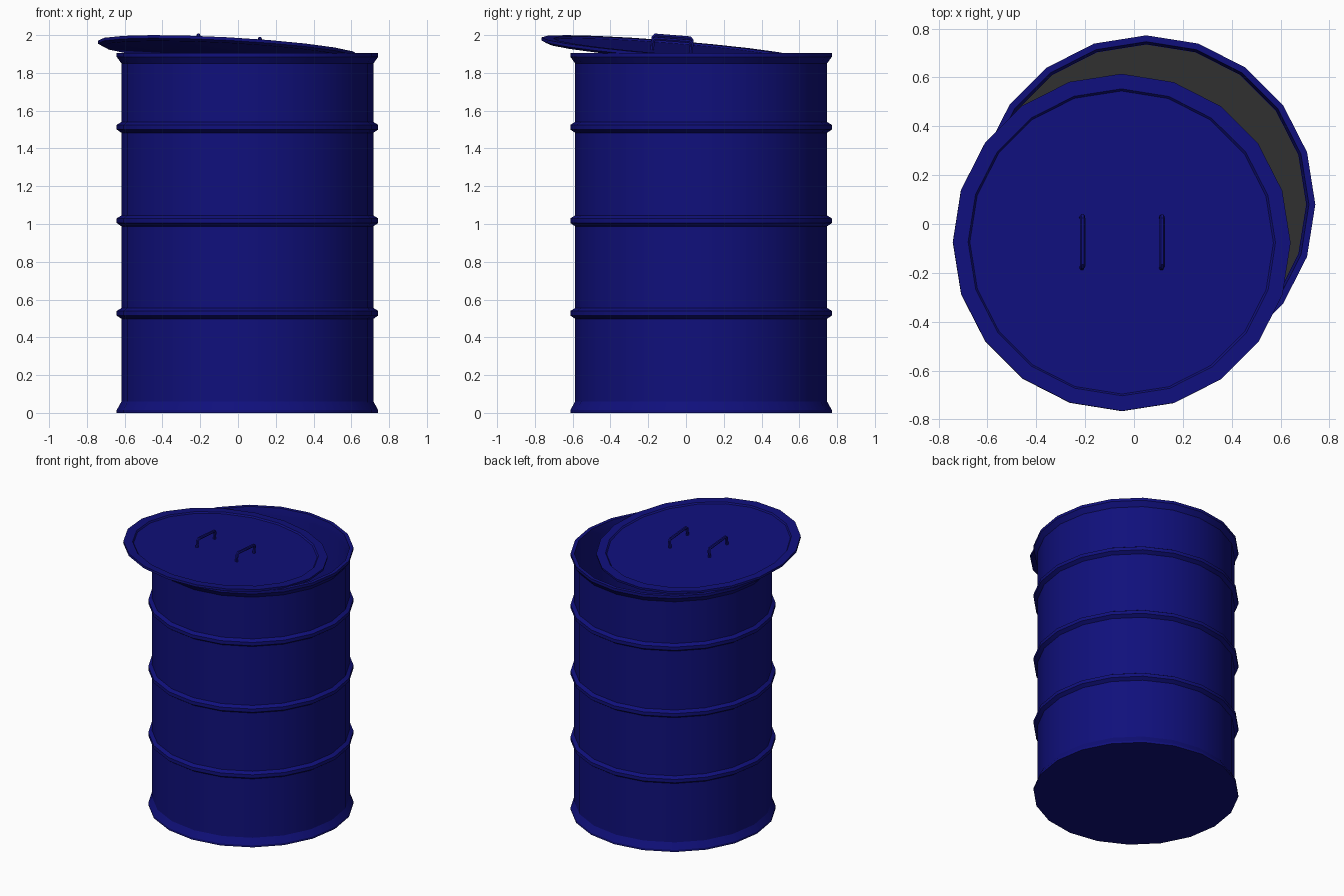
import bpy, bmesh, math
from mathutils import Vector, Matrix

if "Cube" in bpy.data.objects:
    bpy.data.objects.remove(bpy.data.objects["Cube"])

SIDES = 20
R, RB = 0.692, 0.667          # rim / rib radius, wall radius


def material(name, rgb):
    m = bpy.data.materials.new(name)
    m.diffuse_color = (*rgb, 1)
    m.use_nodes = True
    m.node_tree.nodes["Principled BSDF"].inputs["Base Color"].default_value = m.diffuse_color
    return m


blue = material("blue_paint", (0.005, 0.005, 0.2))
grey = material("dark_grey", (0.03, 0.03, 0.03))


def finish(ob, mat):
    ob.data.materials.append(mat)
    bpy.ops.object.select_all(action='DESELECT')
    ob.select_set(True)
    bpy.context.view_layer.objects.active = ob
    bpy.ops.object.shade_smooth_by_angle(angle=math.radians(25))


def lathe(name, profile, mat, matrix):
    """Revolve (radius, z) points around z; radius 0 ends are closed."""
    bm = bmesh.new()
    vs = [bm.verts.new((r, 0, z)) for r, z in profile]
    es = [bm.edges.new(p) for p in zip(vs, vs[1:])]
    bmesh.ops.spin(bm, geom=vs + es, cent=(0, 0, 0), axis=(0, 0, 1),
                   angle=math.tau, steps=SIDES)
    bmesh.ops.remove_doubles(bm, verts=bm.verts, dist=1e-4)
    bmesh.ops.recalc_face_normals(bm, faces=bm.faces)
    me = bpy.data.meshes.new(name)
    bm.to_mesh(me)
    bm.free()
    ob = bpy.data.objects.new(name, me)
    bpy.context.collection.objects.link(ob)
    ob.matrix_world = matrix
    finish(ob, mat)
    return ob


# Drum: flared foot, three ribs, flared rim, hollow inside
place = Matrix.Translation((0.05, 0.08, 0))
profile = [(0, 0), (R, 0), (R, 0.015), (RB, 0.06)]
for z in (0.525, 1.015, 1.51):
    profile += [(RB, z - 0.027), (R, z - 0.01), (R, z + 0.015), (RB, z + 0.03)]
profile += [(RB, 1.85), (R, 1.885), (R, 1.905), (0.666, 1.905), (0.655, 1.85),
            (0.655, 0.03), (0, 0.03)]
lathe("drum", profile, blue, place)

# Dark floor inside the drum
lathe("drum_floor", [(0.654, 0.035), (0, 0.035)], grey, place)

# Lid: slid off centre and tilted, with a shallow recessed panel
normal = Vector((0.055, 0.08, 1)).normalized()
tilt = Vector((0, 0, 1)).rotation_difference(normal).to_matrix().to_4x4()
lid_place = Matrix.Translation((-0.05, -0.075, 1.933)) @ tilt
lathe("lid", [(0, -0.01), (0.622, -0.01), (0.63, 0), (R, 0), (R, -0.016),
              (0.665, -0.028), (0, -0.028)], blue, lid_place)

# Two bent-bar handles on the lid
for name, x in (("left_handle", -0.163), ("right_handle", 0.163)):
    cu = bpy.data.curves.new(name, 'CURVE')
    cu.dimensions = '3D'
    cu.bevel_depth = 0.011
    cu.bevel_resolution = 1
    cu.use_fill_caps = True
    pts = [(-0.103, -0.015), (-0.103, 0.038), (-0.092, 0.05),
           (0.092, 0.05), (0.103, 0.038), (0.103, -0.015)]
    sp = cu.splines.new('POLY')
    sp.points.add(len(pts) - 1)
    for p, (y, z) in zip(sp.points, pts):
        p.co = (x, y, z, 1)
    tmp = bpy.data.objects.new(name + "_path", cu)
    me = bpy.data.meshes.new_from_object(tmp)
    bpy.data.objects.remove(tmp)
    ob = bpy.data.objects.new(name, me)
    bpy.context.collection.objects.link(ob)
    ob.matrix_world = lid_place
    ob.data.materials.clear()
    finish(ob, blue)
